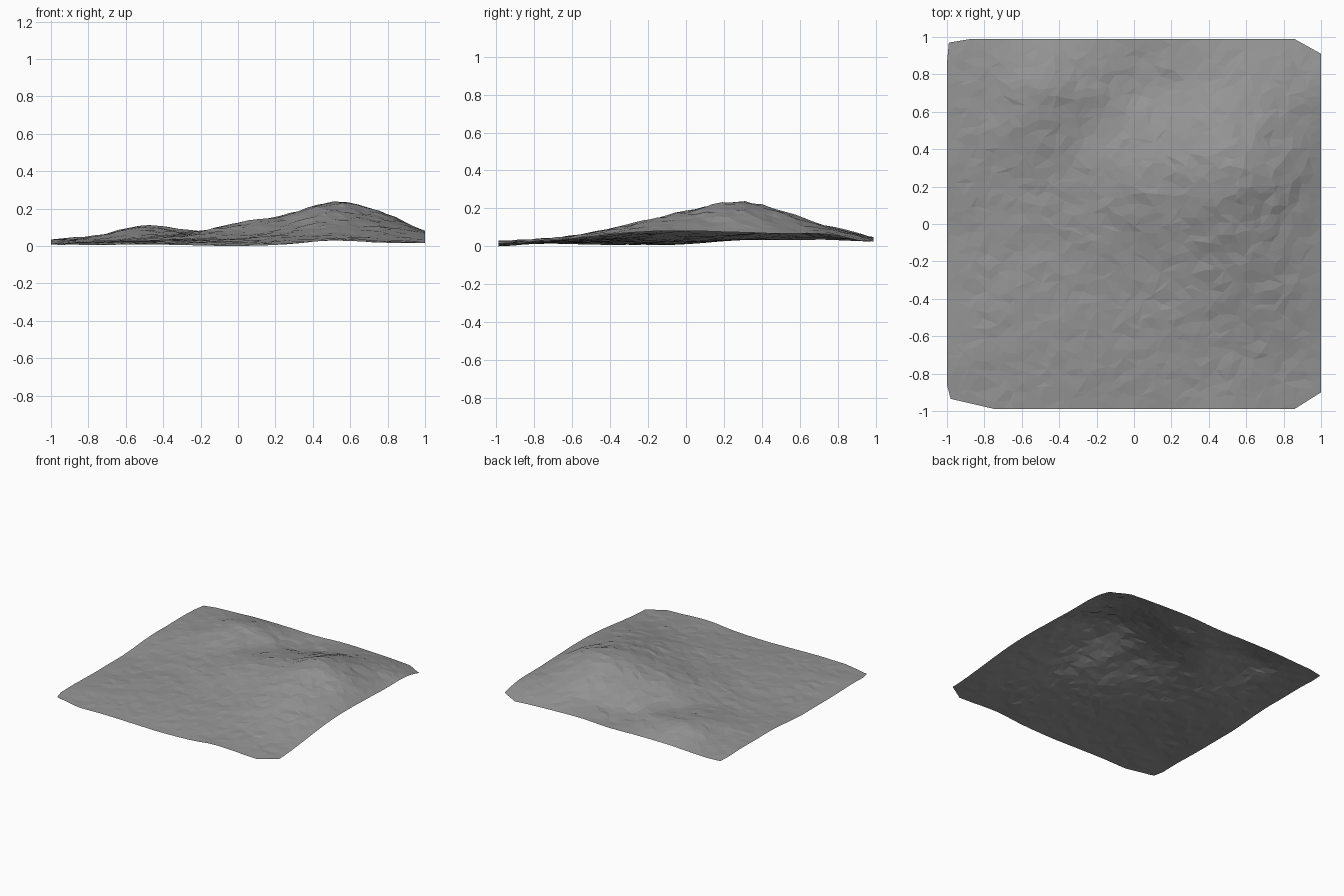
import bpy, bmesh, random
from mathutils import Vector, noise

if "Cube" in bpy.data.objects:
    bpy.data.objects.remove(bpy.data.objects["Cube"])

random.seed(4)
N = 38                # cells per side
HX, HY = 1.0, 0.988   # half sizes

# Coarse heights in millimetres, back row first, left to right
HEIGHTS = [
    [30, 40, 50, 50, 45, 55, 50, 40, 20],
    [40, 62, 115, 88, 48, 75, 112, 105, 70],
    [40, 60, 95, 72, 100, 140, 200, 155, 74],
    [37, 42, 57, 80, 130, 170, 242, 195, 81],
    [17, 27, 42, 67, 105, 145, 192, 162, 88],
    [14, 22, 32, 47, 62, 95, 134, 124, 82],
    [15, 26, 32, 37, 42, 62, 78, 78, 58],
    [20, 23, 26, 26, 26, 36, 46, 42, 32],
    [12, 12, 15, 10, 6, 15, 35, 25, 18],
]


def spline(p, t):
    """Catmull-Rom through evenly spaced values, t from 0 to 1."""
    last = len(p) - 1
    f = min(max(t, 0), 1) * last
    i = min(int(f), last - 1)
    u = f - i
    b, c = p[i], p[i + 1]
    a = p[i - 1] if i > 0 else 2 * b - c
    d = p[i + 2] if i + 2 <= last else 2 * c - b
    return b + 0.5 * u * (c - a + u * (2 * a - 5 * b + 4 * c - d + u * (3 * (b - c) + d - a)))


def height(x, y):
    rows = [spline(r, (x + 1) / 2) for r in HEIGHTS]
    z = spline(rows, (1 - y) / 2) / 1000
    # fine rocky relief, stronger on the high ground, fading at the rim
    rim = min(1, 8 * (1 - max(abs(x), abs(y))) + 0.2)
    rough = noise.noise(Vector((x * 6, y * 9, 0.3))) + noise.noise(Vector((x * 13, y * 15, 7)))
    rough += random.uniform(-0.5, 0.5)
    return max(0.003, z + rough * rim * (0.004 + 0.015 * z))


# Terrain sheet: jittered grid lifted to the height field
bm = bmesh.new()
bmesh.ops.create_grid(bm, x_segments=N, y_segments=N, size=1)
step = 2 / N
for v in bm.verts:
    x, y = v.co.x, v.co.y
    if abs(x) < 0.999:
        x += random.uniform(-0.4, 0.4) * step
    if abs(y) < 0.999:
        y += random.uniform(-0.4, 0.4) * step
    x = max(-1, min(1, x))
    y = max(-1, min(1, y))
    v.co = (x * HX, y * HY, height(x, y))

# Clipped corners: each cut runs between two points on the outline
CUTS = [((0.86, 0.988), (1, 0.91)), ((1, -0.9), (0.86, -0.988)),
        ((-0.75, -0.988), (-0.98, -0.935)), ((-0.98, -0.935), (-1, -0.86)),
        ((-1, 0.86), (-0.99, 0.97)), ((-0.99, 0.97), (-0.88, 0.988))]
for a, b in CUTS:
    n = Vector((b[1] - a[1], a[0] - b[0], 0))
    if n.dot(Vector((a[0], a[1], 0))) < 0:
        n.negate()
    bmesh.ops.bisect_plane(bm, geom=bm.verts[:] + bm.edges[:] + bm.faces[:],
                           plane_co=(a[0], a[1], 0), plane_no=n, clear_outer=True)

bmesh.ops.triangulate(bm, faces=bm.faces[:])
bmesh.ops.recalc_face_normals(bm, faces=bm.faces[:])
if sum(f.normal.z for f in bm.faces) < 0:
    bmesh.ops.reverse_faces(bm, faces=bm.faces[:])

# Rest the lowest point on the ground
low = min(v.co.z for v in bm.verts)
for v in bm.verts:
    v.co.z -= low

mesh = bpy.data.meshes.new("terrain")
bm.to_mesh(mesh)
bm.free()

# Dark grey rock
rock = bpy.data.materials.new("rock")
rock.diffuse_color = (0.3, 0.3, 0.3, 1)
rock.use_nodes = True
rock.node_tree.nodes["Principled BSDF"].inputs["Base Color"].default_value = rock.diffuse_color
mesh.materials.append(rock)
bpy.context.collection.objects.link(bpy.data.objects.new("terrain", mesh))
